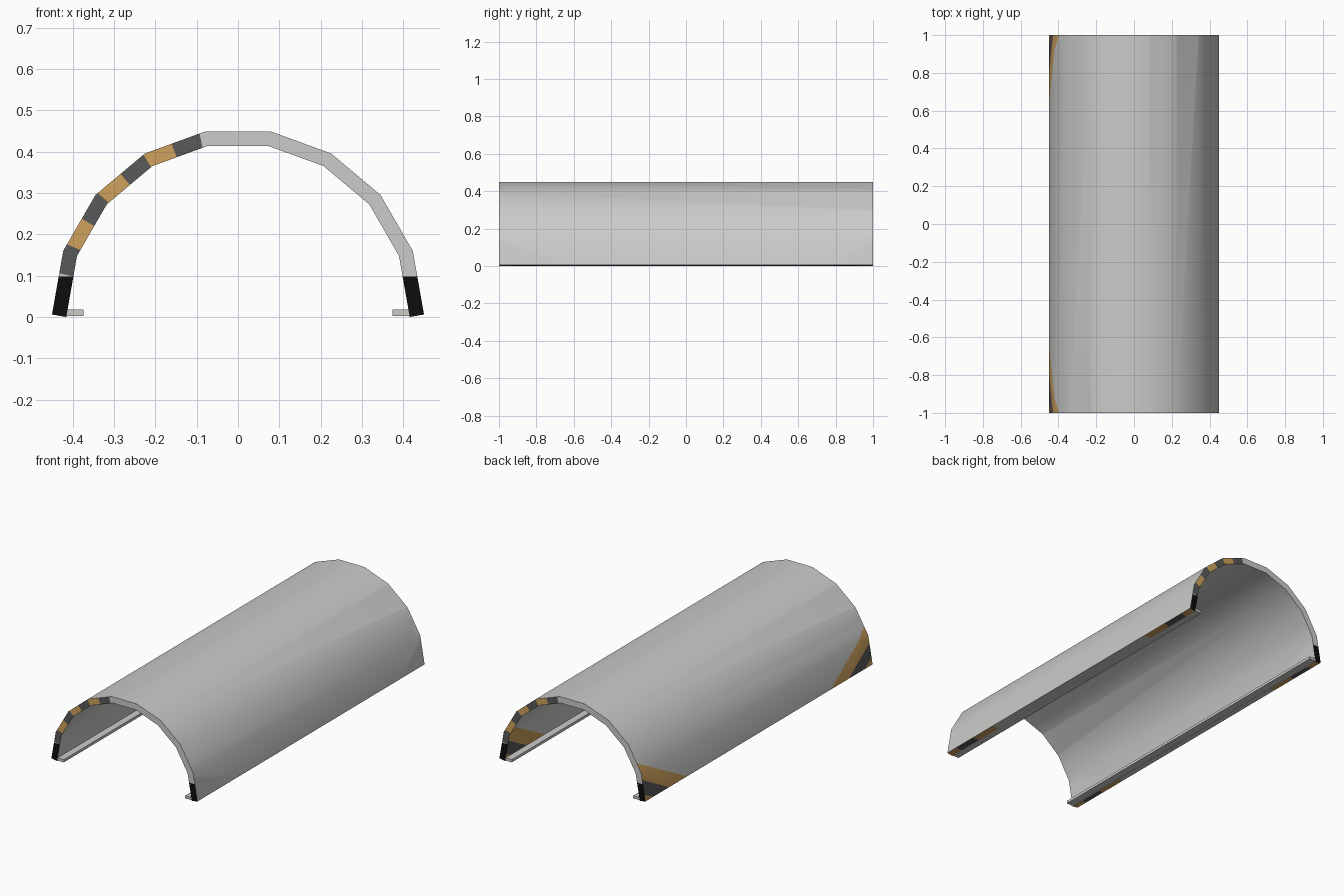
import bpy, bmesh, math
from mathutils import Vector

if "Cube" in bpy.data.objects:
    bpy.data.objects.remove(bpy.data.objects["Cube"])

R, T, Z0, L = 0.45, 0.035, 0.0061, 1.0   # outer radius, thickness, centre height, half length


def material(name, rgb):
    m = bpy.data.materials.new(name)
    m.diffuse_color = (*rgb, 1)
    m.use_nodes = True
    m.node_tree.nodes["Principled BSDF"].inputs["Base Color"].default_value = m.diffuse_color
    return m


GREY = material("light grey", (0.60, 0.60, 0.585))
DARK = material("dark grey", (0.10, 0.10, 0.10))
OCHRE = material("ochre", (0.62, 0.36, 0.11))
BLACK = material("black", (0.004, 0.004, 0.004))


def cut(bm, faces, co, no):
    geom = set(faces)
    for f in faces:
        geom.update(f.verts)
        geom.update(f.edges)
    bmesh.ops.bisect_plane(bm, geom=list(geom), plane_co=co, plane_no=no, dist=1e-6)


# Arch profile: nine 20 degree segments, even wall thickness, feet cut square
outer = [Vector((R * math.cos(math.radians(a)), 0, Z0 + R * math.sin(math.radians(a))))
         for a in range(0, 181, 20)]
r_in = R - T / math.cos(math.radians(10))
inner = [Vector((r_in * math.cos(math.radians(a)), 0, Z0 + r_in * math.sin(math.radians(a))))
         for a in range(0, 181, 20)]
c10, s10 = math.cos(math.radians(10)) * T, math.sin(math.radians(10)) * T
inner[0] = outer[0] + Vector((-c10, 0, -s10))
inner[-1] = outer[-1] + Vector((c10, 0, -s10))

bm = bmesh.new()
rings = []
for y in (-L, L):
    rings.append([[bm.verts.new((p.x, y, p.z)) for p in prof] for prof in (outer, inner)])
(fo, fi), (bo, bi) = rings
for i in range(9):
    for a, b in ((fo, bo), (fi, bi), (fo, fi), (bo, bi)):
        bm.faces.new((a[i], a[i + 1], b[i + 1], b[i]))
for i in (0, 9):
    bm.faces.new((fo[i], bo[i], bi[i], fi[i]))
bmesh.ops.recalc_face_normals(bm, faces=bm.faces[:])

# Diagonal warning stripes at the lower corners
SZ, SD = 0.205, 0.38
LEVELS = (0.21, 0.58, 1.0)
for side in (-1, 1):
    for c in LEVELS:
        cut(bm, bm.faces[:], (0, side * L, SZ * c), (0, -side / SD, 1 / SZ))

# Bands on the end faces: black feet and stripes along one half of the arch
START, STOP, BANDS = 13, 78, 7
STEP = (STOP - START) / BANDS
for side in (-1, 1):
    def ends():
        return [f for f in bm.faces if f.normal.y * side > 0.9]
    bm.normal_update()
    cut(bm, ends(), (0, 0, 0.098), (0, 0, 1))
    for k in range(BANDS + 1):
        a = math.radians(START + STEP * k)
        bm.normal_update()
        cut(bm, ends(), (0, 0, Z0), (math.sin(a) * side, 0, -math.cos(a)))

# Colour rule
bm.normal_update()
for f in bm.faces:
    c, n = f.calc_center_median(), f.normal
    f.smooth = True
    f.material_index = 0
    if abs(n.y) > 0.9:
        ang = math.degrees(math.atan2(c.z - Z0, abs(c.x)))
        if c.z < 0.098:
            f.material_index = 3
        elif c.x * c.y > 0 and START < ang < STOP:
            f.material_index = 1 if int((ang - START) / STEP) % 2 == 0 else 2
    else:
        outward = n.x * c.x + n.z * (c.z - Z0) > 0
        rim = c.z < 0.02 and n.z < -0.9
        if rim or (outward and c.x < 0) or (not outward and c.x > 0):
            v = c.z / SZ + (L - abs(c.y)) / SD
            if v < LEVELS[2]:
                f.material_index = 1 if LEVELS[0] < v < LEVELS[1] else 2

me = bpy.data.meshes.new("arched_cover")
bm.to_mesh(me)
bm.free()
for m in (GREY, DARK, OCHRE, BLACK):
    me.materials.append(m)
arch = bpy.data.objects.new("arched_cover", me)
bpy.context.collection.objects.link(arch)
bpy.context.view_layer.objects.active = arch
arch.select_set(True)
bpy.ops.object.shade_smooth_by_angle(angle=math.radians(30))
arch.select_set(False)

# Foot rails along the inside of both lower edges
for side, name in ((-1, "left_foot_rail"), (1, "right_foot_rail")):
    bpy.ops.mesh.primitive_cube_add(size=1, location=(side * 0.395, 0, 0.0105))
    rail = bpy.context.object
    rail.name = name
    rail.scale = (0.042, 2 * L - 0.002, 0.015)
    rail.data.materials.append(GREY)
